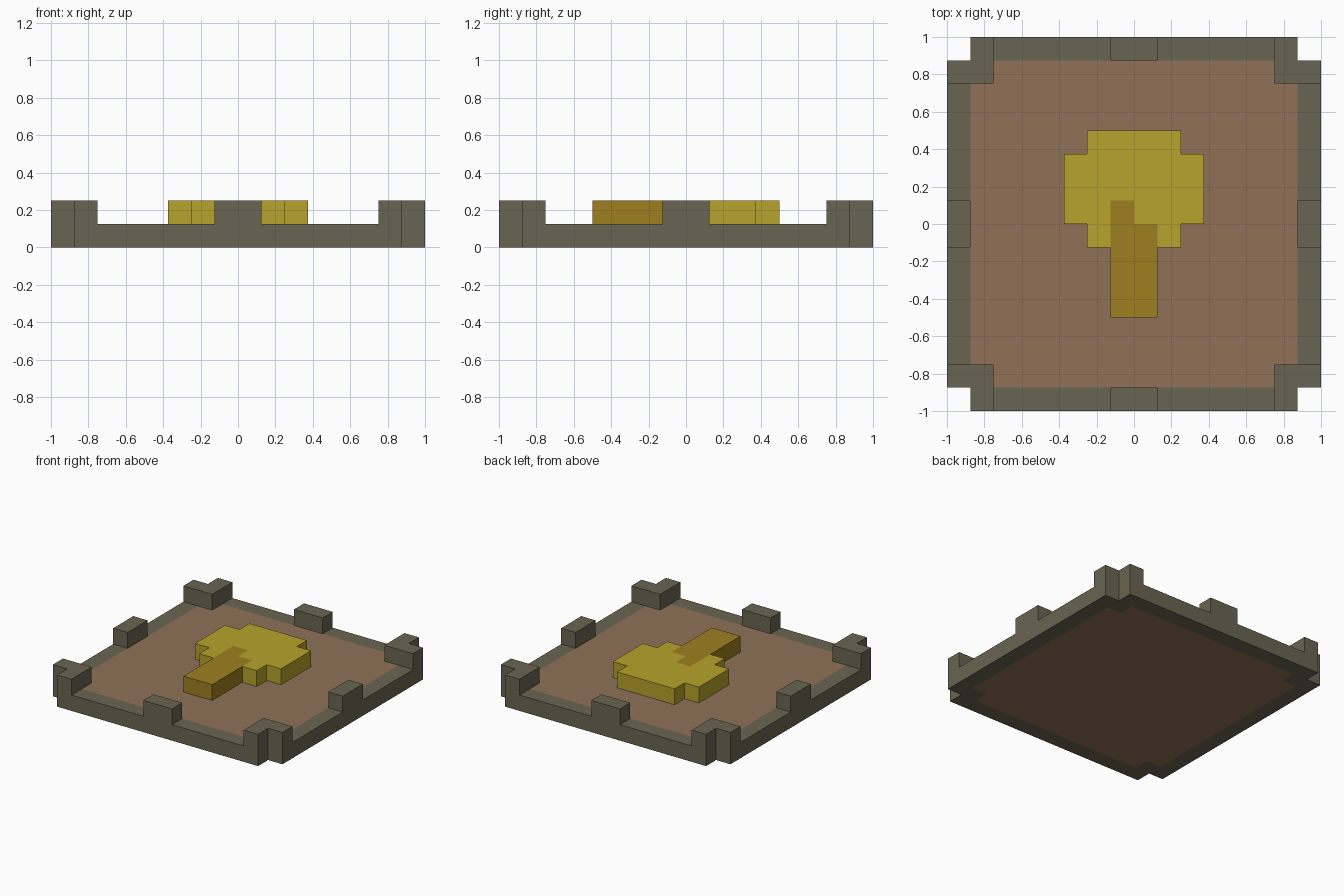
import bpy
import bmesh
from mathutils import Vector

cube = bpy.data.objects.get("Cube")
if cube:
    bpy.data.objects.remove(cube, do_unlink=True)

U = 0.125   # block size: the tile is 16 x 16 x 2 blocks
N = 16


def make_material(name, rgb):
    lin = [((c / 255 + 0.055) / 1.055) ** 2.4 for c in rgb] + [1.0]
    mat = bpy.data.materials.new(name)
    mat.diffuse_color = lin
    mat.use_nodes = True
    bsdf = next(n for n in mat.node_tree.nodes if n.type == 'BSDF_PRINCIPLED')
    bsdf.inputs["Base Color"].default_value = lin
    return mat


stone = make_material("grey stone", (106, 101, 82))
earth = make_material("brown earth", (143, 113, 87))
leaf = make_material("yellow leaves", (183, 163, 44))
bark = make_material("ochre bark", (159, 127, 32))


def box(x0, x1, y0, y1, z):
    """Set of blocks filling an inclusive index range on one layer."""
    return {(x, y, z) for x in range(x0, x1 + 1) for y in range(y0, y1 + 1)}


def build(name, cells, body, mat):
    """Make the outer skin of some blocks, leaving out faces that touch the body."""
    bm = bmesh.new()
    for cell in cells:
        for axis in range(3):
            for sign in (1, -1):
                near = list(cell)
                near[axis] += sign
                if tuple(near) in body:
                    continue
                base = Vector(cell)
                base[axis] += sign > 0
                u, v = Vector((0, 0, 0)), Vector((0, 0, 0))
                u[(axis + 1) % 3] = v[(axis + 2) % 3] = 1
                corners = [base, base + u, base + u + v, base + v][::sign]
                bm.faces.new([bm.verts.new((c - Vector((N / 2, N / 2, 0))) * U)
                              for c in corners])
    bmesh.ops.remove_doubles(bm, verts=bm.verts, dist=0.001)
    # Merge the block faces into large flat faces
    bmesh.ops.dissolve_limit(bm, angle_limit=0.01, verts=bm.verts, edges=bm.edges)
    mesh = bpy.data.meshes.new(name)
    bm.to_mesh(mesh)
    bm.free()
    mesh.materials.append(mat)
    bpy.context.collection.objects.link(bpy.data.objects.new(name, mesh))


# Walls: a low curb with raised middle and corner posts
front = box(1, 14, 0, 0, 0) | box(7, 8, 0, 0, 1)
right = {(y, x, z) for x, y, z in front}
for z in (0, 1):
    front |= {(1, 1, z), (14, 1, z)}          # inner corner blocks
for x in (1, 14):
    front.add((x, 0, 1))
    right.add((0, x, 1))
back = {(x, N - 1 - y, z) for x, y, z in front}
left = {(N - 1 - x, y, z) for x, y, z in right}

# Floor inside the walls
floor = box(1, 14, 1, 14, 0) - front - back

tile = front | back | left | right | floor
for name, cells in (("front_wall", front), ("back_wall", back),
                    ("right_wall", right), ("left_wall", left)):
    build(name, cells, tile, stone)
build("floor", floor, tile, earth)

# Flat tree lying on the floor
trunk = box(7, 8, 4, 7, 1) | {(7, 8, 1)}
canopy = (box(5, 10, 8, 10, 1) | box(6, 9, 7, 11, 1)) - trunk
tree = trunk | canopy
build("tree_trunk", trunk, tree, bark)
build("tree_canopy", canopy, tree, leaf)
